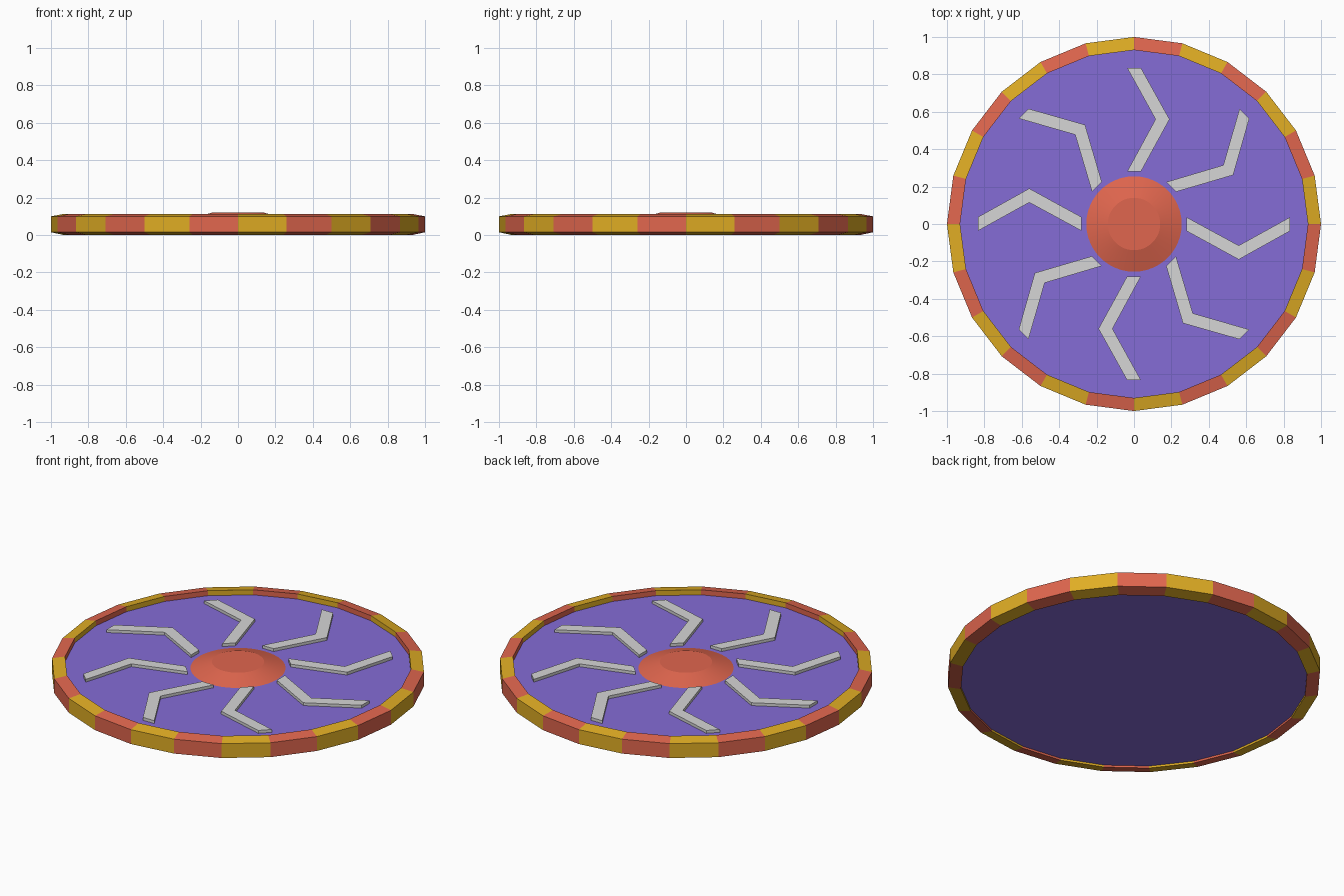
import bpy, math
from mathutils import Matrix, Vector

if "Cube" in bpy.data.objects:
    bpy.data.objects.remove(bpy.data.objects["Cube"])

N = 24  # sides of the wheel


def mat(name, r, g, b):
    m = bpy.data.materials.new(name)
    lin = [((c / 255 + 0.055) / 1.055) ** 2.4 for c in (r, g, b)]
    m.diffuse_color = (*lin, 1)
    m.use_nodes = True
    m.node_tree.nodes["Principled BSDF"].inputs["Base Color"].default_value = m.diffuse_color
    return m


GOLD = mat("gold yellow", 224, 173, 36)
RED = mat("coral red", 224, 102, 78)
PURPLE = mat("purple", 133, 108, 214)
GREY = mat("light grey", 214, 214, 214)


def make(name, verts, faces, mats):
    me = bpy.data.meshes.new(name)
    me.from_pydata(verts, [], faces)
    for m in mats:
        me.materials.append(m)
    ob = bpy.data.objects.new(name, me)
    bpy.context.collection.objects.link(ob)
    return ob


def ring(r, z, n):
    return [(r * math.cos(2 * math.pi * i / n), r * math.sin(2 * math.pi * i / n), z) for i in range(n)]


def lathe(name, profile, n, mats, closed=False):
    """Turn (radius, z) points, listed bottom to top, round the z axis."""
    k = len(profile)
    verts = [v for r, z in profile for v in ring(r, z, n)]
    faces = []
    for j in range(k if closed else k - 1):
        a, b = j * n, (j + 1) % k * n
        faces += [(a + i, a + (i + 1) % n, b + (i + 1) % n, b + i) for i in range(n)]
    if not closed:
        faces += [tuple(reversed(range(n))), tuple(range((k - 1) * n, k * n))]
    return make(name, verts, faces, mats)


# Rim with bevelled section, alternating colours by segment
rim = lathe("rim", [(0.93, 0.0), (1.0, 0.015), (1.0, 0.10), (0.93, 0.113)], N, [GOLD, RED], closed=True)
for p in rim.data.polygons:
    p.material_index = int((math.degrees(math.atan2(p.center.y, p.center.x)) % 360) // (360 / N)) % 2

# Sunken disc
lathe("disc", [(0.93, 0.012), (0.93, 0.083)], N, [PURPLE])

# Centre hub: shallow cone with a flat top
hub = lathe("hub", [(0.255, 0.078), (0.255, 0.083), (0.14, 0.12)], 48, [RED])
for p in hub.data.polygons:
    p.use_smooth = len(p.vertices) == 4
hub.data.set_sharp_from_angle(angle=math.radians(15))

# Eight bent spokes
outline = [(-0.037, 0.835), (-0.037, 0.835), (0.115, 0.56), (-0.037, 0.28),
           (0.037, 0.28), (0.19, 0.56), (0.037, 0.835)][1:]
quads = [(0, 1, 4, 5), (1, 2, 3, 4)]
for s in range(8):
    rot = Matrix.Rotation(s * math.pi / 4, 3, 'Z')
    verts = [rot @ Vector((x, y, z)) for z in (0.08, 0.10) for x, y in outline]
    faces = [tuple(i + 6 for i in q) for q in quads] + [q[::-1] for q in quads]
    faces += [(i, (i + 1) % 6, (i + 1) % 6 + 6, i + 6) for i in range(6)]
    make(f"spoke_{s + 1}", verts, faces, [GREY])
